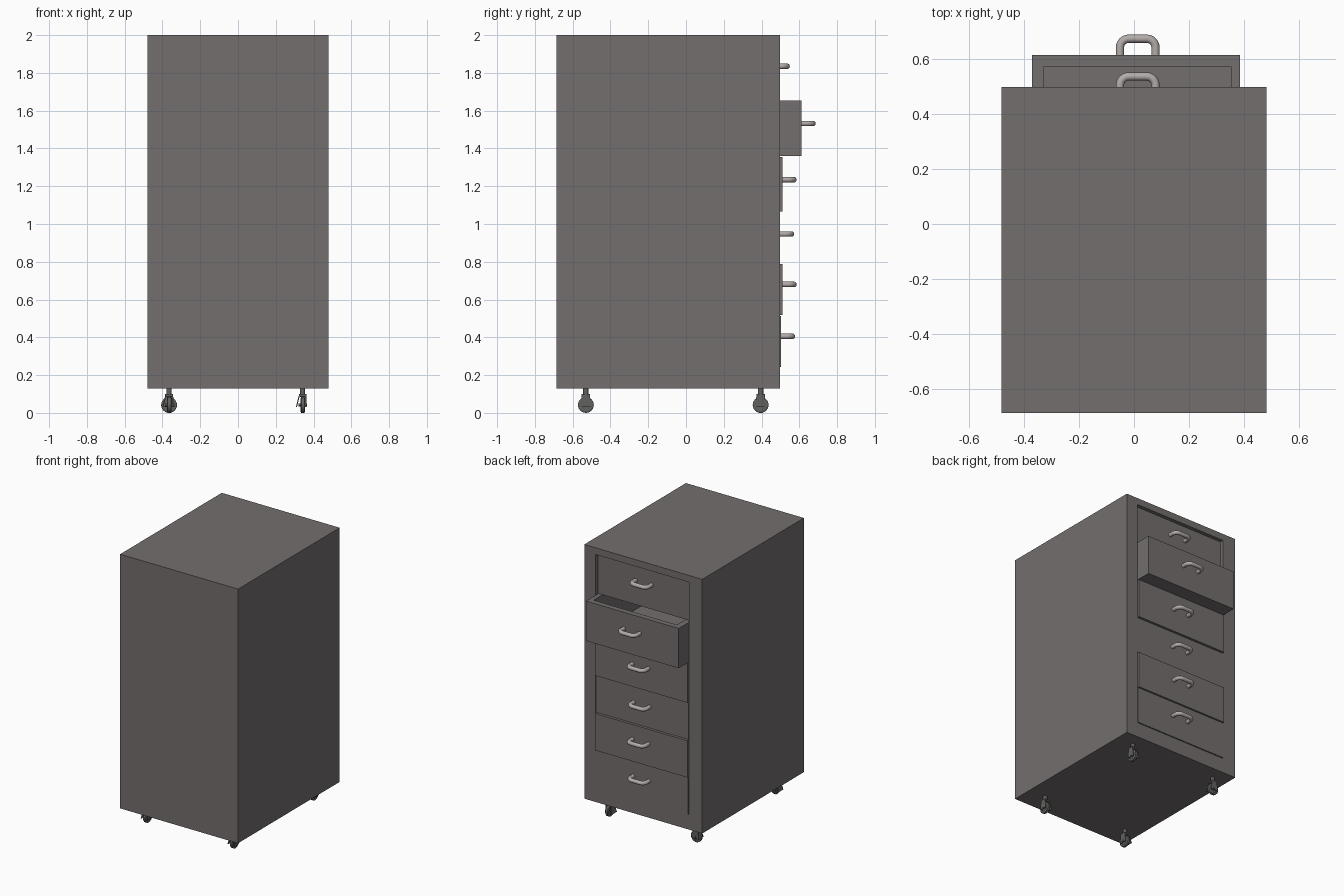
import bpy, bmesh, math
from mathutils import Matrix, Vector

old = bpy.data.objects.get("Cube")
if old:
    bpy.data.objects.remove(old, do_unlink=True)


def material(name, rgb):
    mat = bpy.data.materials.new(name)
    mat.use_nodes = True
    mat.diffuse_color = (*rgb, 1)
    mat.node_tree.nodes["Principled BSDF"].inputs["Base Color"].default_value = (*rgb, 1)
    return mat


steel = material("warm grey steel", (0.17, 0.157, 0.153))
silver = material("light grey metal", (0.45, 0.41, 0.40))
dark = material("dark caster grey", (0.12, 0.12, 0.115))


def finish(bm, name, mat):
    bmesh.ops.recalc_face_normals(bm, faces=bm.faces)
    mesh = bpy.data.meshes.new(name)
    bm.to_mesh(mesh)
    bm.free()
    mesh.materials.append(mat)
    ob = bpy.data.objects.new(name, mesh)
    bpy.context.collection.objects.link(ob)
    return ob


def add_box(bm, lo, hi):
    lo, hi = Vector(lo), Vector(hi)
    place = Matrix.Translation((lo + hi) / 2) @ Matrix.Diagonal((*(hi - lo), 1))
    return bmesh.ops.create_cube(bm, size=1, matrix=place)["verts"]


def hollow_box(name, lo, hi, axis, open_lo, open_hi, floor):
    """Box with a rectangular pocket cut into the face on its positive axis."""
    bm = bmesh.new()
    add_box(bm, lo, hi)
    bm.normal_update()
    face = max(bm.faces, key=lambda f: f.normal[axis])
    mid = face.calc_center_median()
    bmesh.ops.inset_individual(bm, faces=[face], thickness=0.02)
    for v in face.verts:
        for i in range(3):
            if i != axis:
                v.co[i] = open_hi[i] if v.co[i] > mid[i] else open_lo[i]
    pocket = bmesh.ops.extrude_discrete_faces(bm, faces=[face])["faces"][0]
    for v in pocket.verts:
        v.co[axis] = floor
    return finish(bm, name, steel)


# Cabinet shell with one tall drawer opening
LEFT, RIGHT = 0.388, -0.372
BACK, FRONT = -0.685, 0.497
hollow_box("cabinet", (-0.48, BACK, 0.13), (0.48, FRONT, 2), 1,
           (RIGHT, 0, 0.24), (LEFT, 0, 1.95), -0.62)


# Pull handle: tube bent into a U with rounded corners
def handle(name, face_y, z):
    x0, x1, reach, r = -0.051, 0.078, face_y + 0.06, 0.032
    path = [(x0, face_y - 0.005)]
    for cx, start in ((x0 + r, math.pi), (x1 - r, math.pi / 2)):
        for k in range(7):
            a = start - k * math.pi / 12
            path.append((cx + r * math.cos(a), reach - r + r * math.sin(a)))
    path.append((x1, face_y - 0.005))
    curve = bpy.data.curves.new(name, "CURVE")
    curve.dimensions = "3D"
    curve.bevel_depth = 0.015
    curve.bevel_resolution = 3
    curve.use_fill_caps = True
    spline = curve.splines.new("POLY")
    spline.points.add(len(path) - 1)
    for p, (x, y) in zip(spline.points, path):
        p.co = (x, y, z, 1)
    curve.materials.append(silver)
    ob = bpy.data.objects.new(name, curve)
    bpy.context.collection.objects.link(ob)
    smooth(ob, convert=True)


def smooth(ob, convert=False):
    bpy.ops.object.select_all(action="DESELECT")
    ob.select_set(True)
    bpy.context.view_layer.objects.active = ob
    if convert:
        bpy.ops.object.convert(target="MESH")
    bpy.ops.object.shade_smooth_by_angle(angle=math.radians(40))


# Drawers from bottom to top: bottom, top, face position, handle height
drawers = [
    (0.24, 0.515, 0.503, 0.405),
    (0.515, 0.79, 0.511, 0.68),
    (0.79, 1.065, 0.498, 0.947),
    (1.065, 1.358, 0.511, 1.235),
    (1.358, 1.655, 0.612, 1.532),
    (1.655, 1.948, 0.475, 1.835),
]
for n, (z0, z1, face_y, hz) in enumerate(drawers, 1):
    wall = 0.036
    hollow_box(f"drawer_{n}",
               (RIGHT + 0.003, face_y - 1.05, z0 + 0.002), (LEFT - 0.003, face_y, z1 - 0.002), 2,
               (RIGHT + wall + 0.01, face_y - 1.01, 0), (LEFT - wall, face_y - 0.04, 0), z0 + 0.04)
    handle(f"handle_{n}", face_y, hz)


# Swivel casters: stem, flared fork and ring wheel
def caster(name, x, y, turn):
    place = Matrix.Translation((x, y, 0)) @ Matrix.Rotation(turn, 4, "Z")

    bm = bmesh.new()
    bmesh.ops.create_cone(bm, cap_ends=True, segments=16, radius1=0.014, radius2=0.014,
                          depth=0.05, matrix=Matrix.Translation((0, 0, 0.11)))
    add_box(bm, (-0.018, -0.022, 0.088), (0.02, 0.022, 0.1))
    for lo, hi, lean in ((-0.018, -0.012, -0.018), (0.014, 0.02, 0)):
        for v in add_box(bm, (lo, -0.02, 0.03), (hi, 0.02, 0.1)):
            if v.co.z < 0.05:
                v.co.x += lean
                v.co.y *= 1.5
    bm.transform(place)
    smooth(finish(bm, name + "_fork", dark))

    # Tyre profile is spun around the axle
    bm = bmesh.new()
    profile = [(0.011, 0.026), (0.012, 0.036), (0.008, 0.042), (-0.008, 0.042),
               (-0.012, 0.036), (-0.011, 0.026)]
    verts = [bm.verts.new((px, 0, pr)) for px, pr in profile]
    edges = [bm.edges.new((a, b)) for a, b in zip(verts, verts[1:] + verts[:1])]
    bmesh.ops.spin(bm, geom=verts + edges, cent=(0, 0, 0), axis=(1, 0, 0),
                   angle=math.tau, steps=24, use_merge=True)
    bmesh.ops.remove_doubles(bm, verts=bm.verts, dist=0.0001)
    across = Matrix.Rotation(math.pi / 2, 4, "Y")
    for radius, depth in ((0.027, 0.008), (0.007, 0.044)):
        bmesh.ops.create_cone(bm, cap_ends=True, segments=16, radius1=radius,
                              radius2=radius, depth=depth, matrix=across)
    bm.transform(place @ Matrix.Translation((0.001, 0, 0.042)))
    smooth(finish(bm, name + "_wheel", dark))


for side, x in (("left", 0.342), ("right", -0.365)):
    for end, y in (("front", -0.53), ("back", 0.395)):
        turned = side == "right" and end == "back"
        caster(f"{end}_{side}_caster", x, y, math.pi / 2 if turned else 0)
